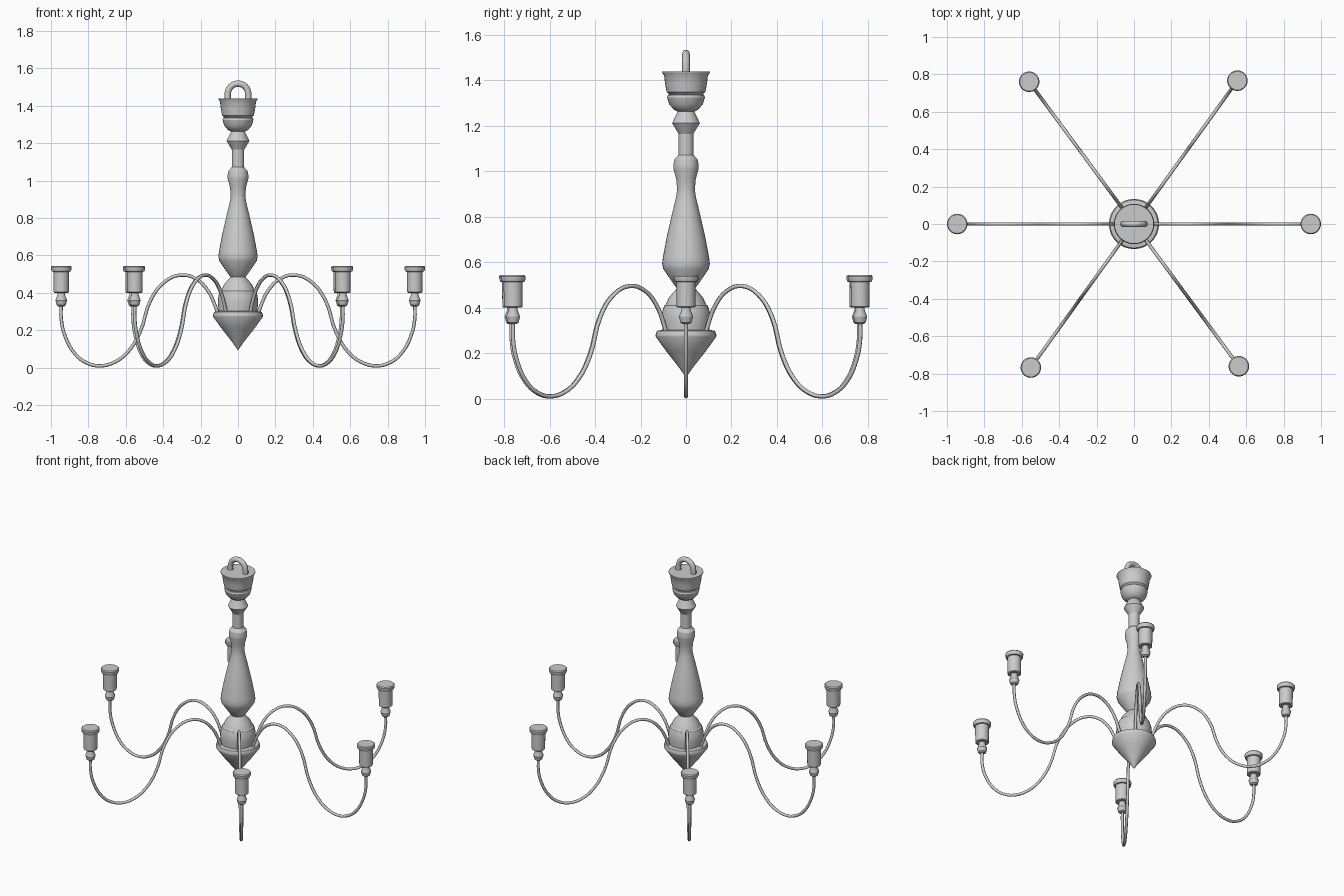
import bpy, bmesh, math

if "Cube" in bpy.data.objects:
    bpy.data.objects.remove(bpy.data.objects["Cube"])

ANGLES = [0, 54.2, 126.4, 180, 234.3, 306.4]
ARM_RADIUS = 0.945


def link(name, data):
    obj = bpy.data.objects.new(name, data)
    bpy.context.collection.objects.link(obj)
    return obj


def lathe(name, profile, segments=32):
    """Closed turned solid from (radius, height) points, bottom to top."""
    bm = bmesh.new()
    rings = []
    for r, z in profile:
        rings.append([bm.verts.new((r * math.cos(2 * math.pi * i / segments),
                                    r * math.sin(2 * math.pi * i / segments), z))
                      for i in range(segments)])
    for a, b in zip(rings, rings[1:]):
        for i in range(segments):
            j = (i + 1) % segments
            bm.faces.new((a[i], a[j], b[j], b[i]))
    bm.faces.new(rings[0][::-1])
    bm.faces.new(rings[-1])
    mesh = bpy.data.meshes.new(name)
    bm.to_mesh(mesh)
    bm.free()
    mesh.polygons.foreach_set("use_smooth", [True] * len(mesh.polygons))
    mesh.set_sharp_from_angle(angle=math.radians(30))
    return link(name, mesh)


def tube(name, points, radius, resolution):
    """Round rod following a smooth path."""
    curve = bpy.data.curves.new(name, 'CURVE')
    curve.dimensions = '3D'
    curve.bevel_depth = radius
    curve.bevel_resolution = 2
    curve.resolution_u = resolution
    curve.use_fill_caps = True
    spline = curve.splines.new('BEZIER')
    spline.bezier_points.add(len(points) - 1)
    for bp, p in zip(spline.bezier_points, points):
        bp.co = p
        bp.handle_left_type = bp.handle_right_type = 'AUTO'
    return link(name, curve)


# Pointed bottom finial with its rim
lathe("bottom_finial", [(0.002, 0.095), (0.03, 0.135), (0.09, 0.212), (0.133, 0.272),
                        (0.134, 0.28), (0.128, 0.298), (0.105, 0.302)])

# Rounded hub above the rim
lathe("hub", [(0.09, 0.295), (0.103, 0.302), (0.108, 0.35), (0.104, 0.385), (0.095, 0.41),
              (0.088, 0.415), (0.075, 0.445), (0.04, 0.485), (0.04, 0.497)])

# Turned central column
lathe("column", [(0.04, 0.485), (0.052, 0.5), (0.1, 0.57), (0.105, 0.592), (0.102, 0.62),
                 (0.085, 0.71), (0.062, 0.81), (0.043, 0.89), (0.039, 0.92), (0.043, 0.965),
                 (0.055, 1.01), (0.056, 1.025), (0.051, 1.052), (0.033, 1.072),
                 (0.033, 1.165), (0.061, 1.212), (0.037, 1.262), (0.042, 1.275)])

# Ceiling cup
lathe("top_cup", [(0.035, 1.262), (0.055, 1.272), (0.074, 1.295), (0.083, 1.325),
                  (0.08, 1.335), (0.073, 1.338), (0.085, 1.348), (0.092, 1.385),
                  (0.096, 1.42), (0.105, 1.435), (0.105, 1.44)])

# Hanging loop
loop = [(-0.055, 0, 1.43)]
loop += [(-0.055 * math.cos(math.radians(a)), 0, 1.463 + 0.055 * math.sin(math.radians(a)))
         for a in range(0, 181, 30)]
loop += [(0.055, 0, 1.43)]
tube("hanging_loop", loop, 0.017, 4)

# Curved arm and lamp holder, repeated around the hub
arm_path = [(0.105, 0.28), (0.124, 0.335), (0.16, 0.41), (0.225, 0.475), (0.305, 0.495),
            (0.39, 0.46), (0.465, 0.365), (0.525, 0.187), (0.59, 0.083), (0.66, 0.029),
            (0.74, 0.0095), (0.81, 0.026), (0.87, 0.072), (0.925, 0.17),
            (ARM_RADIUS, 0.26), (ARM_RADIUS, 0.345)]
arm = tube("arm", [(r, 0, z) for r, z in arm_path], 0.0092, 4)
holder_base = lathe("holder_base", [(0.016, 0.328), (0.024, 0.334), (0.031, 0.36),
                                    (0.02, 0.39), (0.02, 0.402)], 24)
holder = lathe("lamp_holder", [(0.036, 0.4), (0.041, 0.404), (0.042, 0.512), (0.05, 0.514),
                               (0.054, 0.522), (0.055, 0.538), (0.05, 0.544)], 24)

for n, deg in enumerate(ANGLES):
    a = math.radians(deg)
    for src in (arm, holder_base, holder):
        obj = src if n == 0 else link(f"{src.name}_{n + 1}", src.data)
        obj.rotation_euler.z = a
        if src is not arm:
            obj.location = (ARM_RADIUS * math.cos(a), ARM_RADIUS * math.sin(a), 0)
